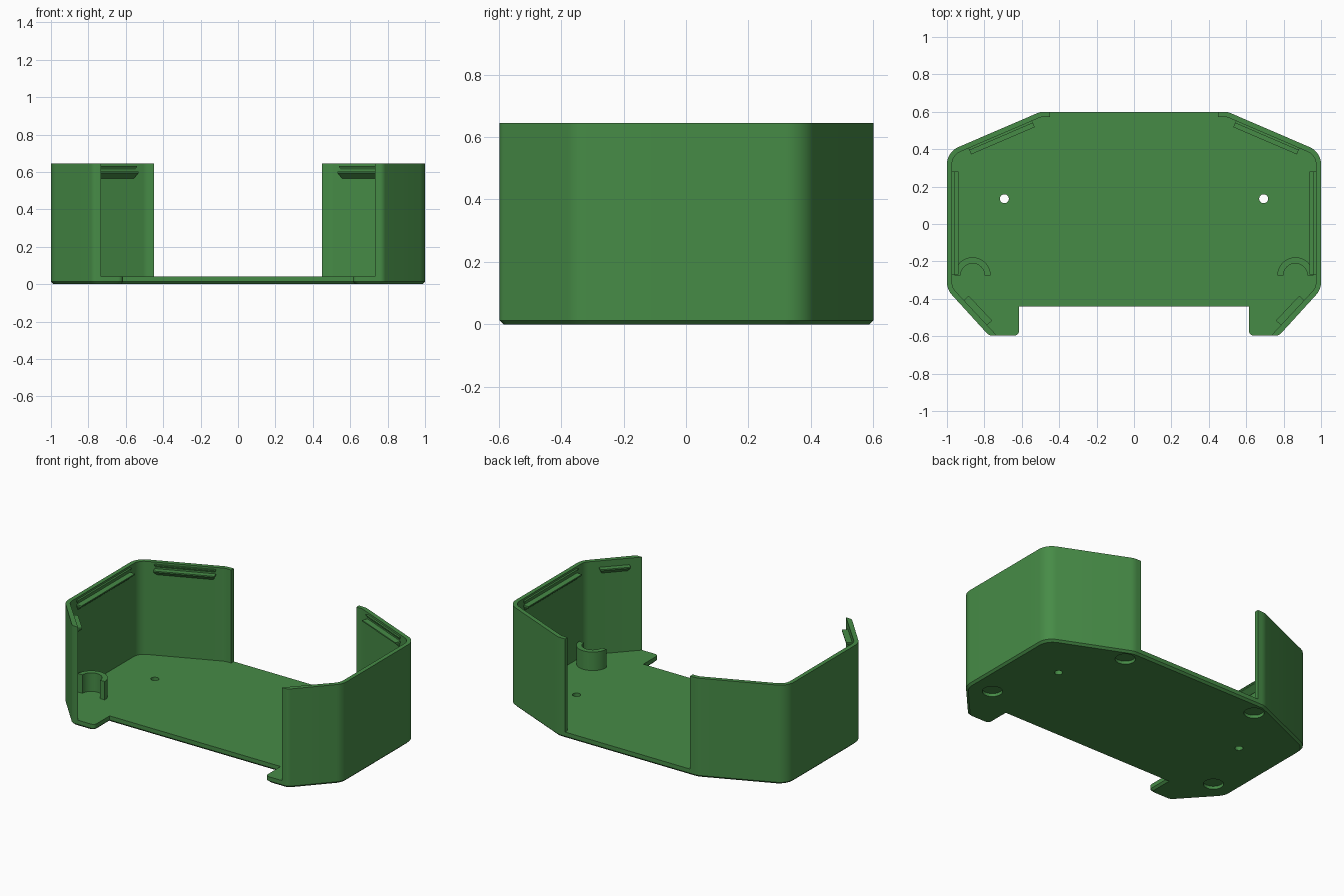
import bpy, bmesh, math
from mathutils import Vector

if "Cube" in bpy.data.objects:
    bpy.data.objects.remove(bpy.data.objects["Cube"])

green = bpy.data.materials.new("green plastic")
green.diffuse_color = (0.062, 0.26, 0.062, 1)
green.use_nodes = True
green.node_tree.nodes["Principled BSDF"].inputs["Base Color"].default_value = green.diffuse_color

FLOOR, TOP, WALL, CHAMFER = 0.04, 0.645, 0.027, 0.013


def rounded(corners, steps=8):
    """Turn (x, y, radius) corners into a list of points with arcs."""
    out, n = [], len(corners)
    for i, (x, y, r) in enumerate(corners):
        p = Vector((x, y))
        if r <= 0:
            out.append(p)
            continue
        a = (Vector(corners[i - 1][:2]) - p).normalized()
        b = (Vector(corners[(i + 1) % n][:2]) - p).normalized()
        half = a.angle(b) / 2
        centre = p + (a + b).normalized() * (r / math.sin(half))
        s = p + a * (r / math.tan(half)) - centre
        turn = s.angle_signed(p + b * (r / math.tan(half)) - centre)
        for k in range(steps + 1):
            t = -turn * k / steps
            out.append(centre + Vector((s.x * math.cos(t) - s.y * math.sin(t),
                                        s.x * math.sin(t) + s.y * math.cos(t))))
    return out


def inset(corners, d):
    """Shift a clockwise corner loop inward by d."""
    out, n = [], len(corners)
    for i, (x, y, r) in enumerate(corners):
        p = Vector((x, y))
        u = (p - Vector(corners[i - 1][:2])).normalized()
        v = (Vector(corners[(i + 1) % n][:2]) - p).normalized()
        nu, nv = Vector((u.y, -u.x)), Vector((v.y, -v.x))
        q = p + (nu + nv) * (d / (1 + nu.dot(nv)))
        out.append((q.x, q.y, r))
    return out


def loft(name, layers, mirror=True):
    """Skin matching point loops, each given as (points, z)."""
    bm = bmesh.new()
    rings = [[bm.verts.new((p[0], p[1], z)) for p in pts] for pts, z in layers]
    n = len(rings[0])
    for lo, hi in zip(rings, rings[1:]):
        for i in range(n):
            j = (i + 1) % n
            bm.faces.new((lo[i], lo[j], hi[j], hi[i]))
    bm.faces.new(rings[0][::-1])
    bm.faces.new(rings[-1])
    bmesh.ops.recalc_face_normals(bm, faces=bm.faces)
    me = bpy.data.meshes.new(name)
    bm.to_mesh(me)
    bm.free()
    me.materials.append(green)
    ob = bpy.data.objects.new(name, me)
    bpy.context.collection.objects.link(ob)
    if mirror:
        m = ob.modifiers.new("mirror", 'MIRROR')
        m.use_clip = False
        m.use_mirror_merge = False
    return ob


def smooth(ob):
    bpy.ops.object.select_all(action='DESELECT')
    ob.select_set(True)
    bpy.context.view_layer.objects.active = ob
    bpy.ops.object.shade_smooth_by_angle(angle=math.radians(30))


def circle(x, y, r, n=32):
    return [(x + r * math.cos(2 * math.pi * k / n), y + r * math.sin(2 * math.pi * k / n))
            for k in range(n)]


# Floor plate with a chamfered lower edge and a wide front notch
right = [(0.5, 0.6, 0.1), (1, 0.385, 0.1), (1, -0.35, 0.1), (0.775, -0.597, 0.04),
         (0.615, -0.597, 0.025), (0.615, -0.44, 0)]
outline = right + [(-x, y, r) for x, y, r in reversed(right)]
full = rounded(outline)
floor = loft("floor", [(rounded(inset(outline, CHAMFER)), 0), (full, CHAMFER), (full, FLOOR)], False)

# Screw holes and shallow round pockets underneath
cutters = [loft("screw_hole_cutter", [(circle(0.693, 0.135, 0.024), -0.1), (circle(0.693, 0.135, 0.024), 0.1)])]
for x, y in ((0.495, 0.51), (0.85, -0.285)):
    c = circle(x, y, 0.06)
    cutters.append(loft("pocket_cutter", [(c, -0.05), (c, 0.02)]))
for c in cutters:
    c.hide_render = True
    c.hide_viewport = True
    b = floor.modifiers.new("cut", 'BOOLEAN')
    b.operation, b.solver, b.object = 'DIFFERENCE', 'EXACT', c
smooth(floor)

# Angled side walls, open at the back and the front
outer = [(0.45, 0.6, 0)] + right[:4]
inner = inset(outline, WALL)[:3]
wall_loop = rounded(outer + [(0.733, -0.597, 0)]
                    + [(x, y, r - WALL) for x, y, r in reversed(inner)]
                    + [(0.45, 0.6 - WALL, 0)])
smooth(loft("side_wall", [(wall_loop, FLOOR), (wall_loop, TOP)]))


# Snap ridges along the inside of the walls
def ridge(name, a, b, depth, z0, z1, lip):
    a, b = Vector(a), Vector(b)
    d = (b - a).normalized()
    n = Vector((d.y, -d.x))          # points into the tray
    back = n * -0.006

    def strip(w, s):
        return [a + back + d * s, b + back - d * s, b + n * w - d * s, a + n * w + d * s]
    loft(name, [(strip(0.002, depth * 0.4), z0), (strip(depth, 0), z1 - lip), (strip(depth, 0), z1)])


spans = {"back": ((0.545, 0.551), (0.885, 0.405)),
         "side": ((0.973, 0.28), (0.973, -0.27)),
         "front": ((0.91, -0.408), (0.785, -0.541))}
for part, (a, b) in spans.items():
    ridge(part + "_ridge", a, b, 0.036, 0.565, 0.603, 0.008)
    if part != "front":
        ridge(part + "_upper_ridge", a, b, 0.012, 0.612, 0.632, 0.004)

# Half-ring posts standing on the floor
arc = [math.pi * k / 24 for k in range(25)]
ring = [(0.863 + 0.097 * math.cos(t), -0.275 + 0.097 * math.sin(t)) for t in arc]
ring += [(0.863 + 0.064 * math.cos(t), -0.275 + 0.064 * math.sin(t)) for t in reversed(arc)]
smooth(loft("half_ring_post", [(ring, FLOOR - 0.005), (ring, 0.16)]))
